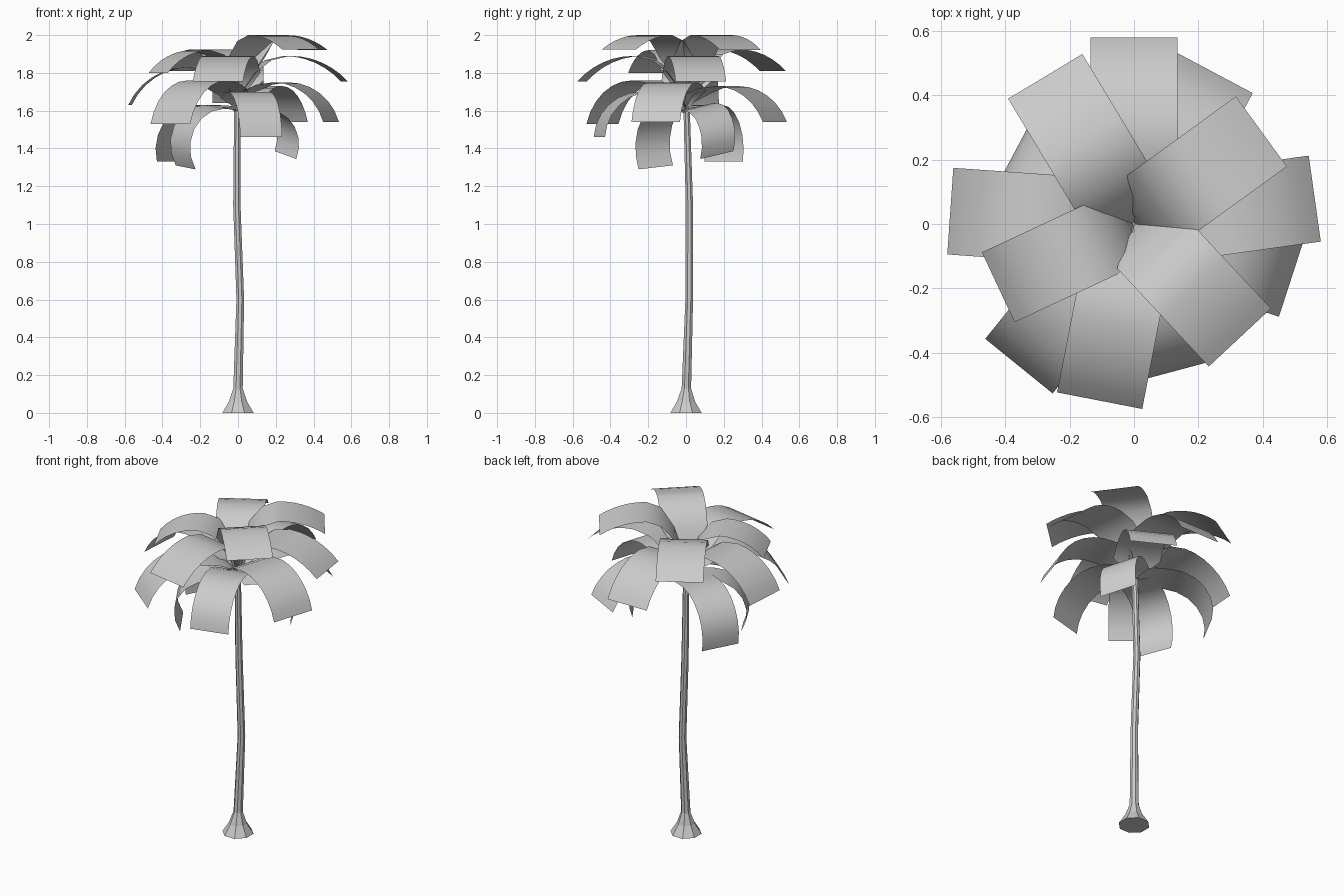
import bpy, bmesh
from math import sin, cos, tan, atan, pi, radians

old = bpy.data.objects.get("Cube")
if old:
    bpy.data.objects.remove(old)

grey = bpy.data.materials.new("plain_grey")
grey.use_nodes = True
grey.diffuse_color = (0.6, 0.6, 0.6, 1)
grey.node_tree.nodes["Principled BSDF"].inputs["Base Color"].default_value = (0.6, 0.6, 0.6, 1)


def finish(bm, name, smooth):
    mesh = bpy.data.meshes.new(name)
    bm.to_mesh(mesh)
    bm.free()
    mesh.materials.append(grey)
    for poly in mesh.polygons:
        poly.use_smooth = smooth
    obj = bpy.data.objects.new(name, mesh)
    bpy.context.collection.objects.link(obj)
    return obj


def trunk(rings, sides=8):
    """Loft faceted rings given as (x, y, z, radius)."""
    bm = bmesh.new()
    loops = []
    for x, y, z, r in rings:
        angles = [2 * pi * (i + 0.5) / sides for i in range(sides)]
        loops.append([bm.verts.new((x + r * cos(a), y + r * sin(a), z)) for a in angles])
    for low, high in zip(loops, loops[1:]):
        for i in range(sides):
            j = (i + 1) % sides
            bm.faces.new((low[i], low[j], high[j], high[i]))
    bm.faces.new(loops[0][::-1])
    bm.faces.new(loops[-1])
    return finish(bm, "trunk", False)


def frond(name, azimuth, reach, peak, tip, width, roll=0.0, base=1.59):
    """Broad strip: narrow stalk, elliptic rise to a crest, circular fall to the tip."""
    crest = 0.46 * reach
    bend = 2 * atan((peak - tip) / (reach - crest))
    rise_steps, fall_steps = 4, 6
    path = []
    for i in range(rise_steps + 1):
        a = pi / 2 * i / rise_steps
        spread = (0.08, 0.4, 1, 1, 1)[i]
        path.append((crest * (1 - cos(a)), base + (peak - base) * sin(a), width * spread))
    for i in range(1, fall_steps + 1):
        a = bend * i / fall_steps
        out = crest + (reach - crest) * sin(a) / sin(bend)
        path.append((out, peak - (peak - tip) * (1 - cos(a)) / (1 - cos(bend)), width))
    bm = bmesh.new()
    c, s = cos(radians(azimuth)), sin(radians(azimuth))
    rows = []
    for r, z, w in path:
        rows.append([bm.verts.new((r * c - v * s, r * s + v * c, z + roll * v))
                     for v in (-w / 2, w / 2)])
    for a, b in zip(rows, rows[1:]):
        bm.faces.new((a[0], b[0], b[1], a[1]))
    return finish(bm, name, True)


# Slender, slightly bent trunk with a flared foot
trunk([
    (0, 0, 0, 0.09), (0, 0, 0.06, 0.052), (0, 0.002, 0.13, 0.027),
    (0.012, 0.017, 0.6, 0.022), (-0.006, 0.018, 1.1, 0.021),
    (-0.004, 0.003, 1.62, 0.018),
])

# Crown fronds: azimuth, reach, crest height, tip height, width, roll
tiers = {
    "top_frond": [
        (36, 0.49, 2.0, 1.92, 0.27, 0), (-47, 0.483, 2.0, 1.925, 0.265, 0),
        (205, 0.466, 1.92, 1.8, 0.24, 0), (121, 0.536, 1.925, 1.81, 0.27, 0),
    ],
    "upper_frond": [
        (8, 0.568, 1.89, 1.755, 0.27, 0), (90, 0.58, 1.83, 1.64, 0.27, 0),
        (176, 0.573, 1.83, 1.63, 0.27, 0), (259, 0.56, 1.89, 1.755, 0.27, 0),
    ],
    "lower_frond": [
        (-18, 0.518, 1.75, 1.54, 0.27, 0), (62, 0.533, 1.73, 1.54, 0.27, 0),
        (231, 0.569, 1.76, 1.53, 0.27, 0), (285, 0.475, 1.7, 1.46, 0.23, 0),
    ],
    "drooping_frond": [
        (152, 0.425, 1.63, 1.33, 0.23, 0), (33, 0.3, 1.62, 1.365, 0.21, 0.2),
        (210, 0.32, 1.62, 1.3, 0.21, -0.1),
    ],
}
for tier, specs in tiers.items():
    for number, spec in enumerate(specs, 1):
        frond(f"{tier}_{number}", *spec)
